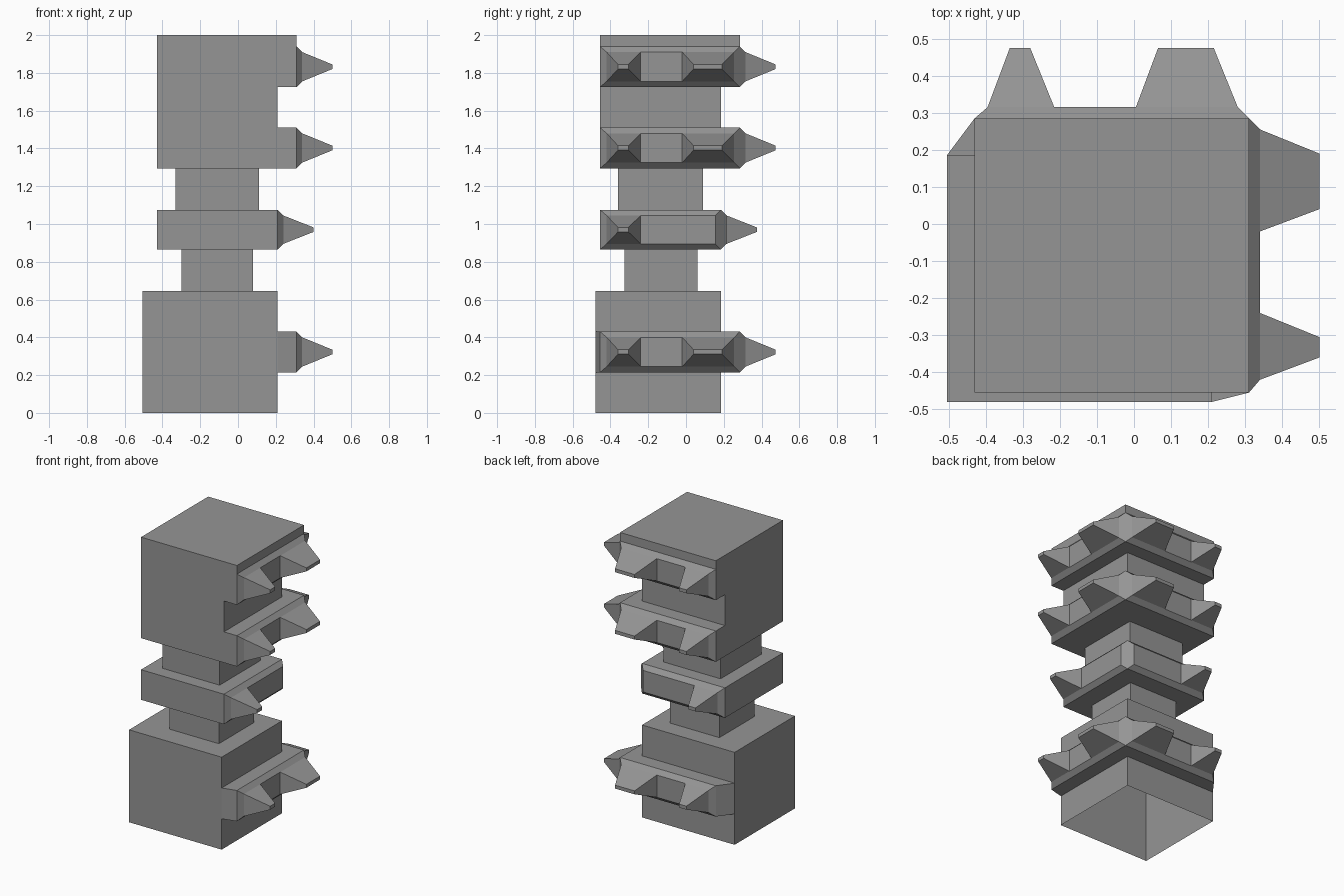
import bpy
import bmesh

cube = bpy.data.objects.get("Cube")
if cube:
    bpy.data.objects.remove(cube, do_unlink=True)

mat = bpy.data.materials.new("plain grey")
mat.use_nodes = True
GREY = (0.3, 0.3, 0.3, 1)
mat.diffuse_color = GREY
mat.node_tree.nodes["Principled BSDF"].inputs["Base Color"].default_value = GREY

SHIFT = 0.025            # offset between the x and y sides
BIG = (-.505, -.48, .21, .185)
BODY = (-.43, -.455, .21, .185)
LOWER_NECK = (-.30, -.325, .08, .06)
UPPER_NECK = (-.33, -.36, .11, .09)
OUT, START = .31, -.455  # reach of the wide collars, and where their sides begin

# Stacked bands: bottom, top, body rectangle, has wide collar, has spikes
BANDS = [
    (0, .215, BIG, False, False),
    (.215, .43, BIG, True, True),
    (.43, .645, BIG, False, False),
    (.645, .865, LOWER_NECK, False, False),
    (.865, 1.075, BODY, False, True),
    (1.075, 1.295, UPPER_NECK, False, False),
    (1.295, 1.51, BODY, True, True),
    (1.51, 1.725, BODY, False, False),
    (1.725, 1.94, BODY, True, True),
    (1.94, 2, BODY, True, False),
]

bm = bmesh.new()


def face(points):
    return bm.faces.new([bm.verts.new(p) for p in points])


def section(rect, collar, z):
    """Six-point outline; the collar pushes the +x and +y sides outwards."""
    x0, y0, x1, y1 = rect
    p = [(x0, y0), (x1, y0), (x1, y0), (x1, y1), (x0, y1), (x0, y1)]
    if collar:
        p[2:5] = [(OUT, START), (OUT, OUT - SHIFT), (START + SHIFT, OUT - SHIFT)]
    return [(x, y, z) for x, y in p]


def bridge(a, b, skip=()):
    for i in range(6):
        if i not in skip:
            j = (i + 1) % 6
            face([a[i], a[j], b[j], b[i]])


def spiked_side(place, out, z0, z1, wide):
    """Bevelled strip along one side with tapered spikes on it."""
    lo, hi = START, out - SHIFT
    cuts = [-.42, -.24, -.02, hi - .03] if wide else [-.42, -.24, hi - .03]
    b0, b1, d = z0 + .03, z1 - .03, out + .03

    def strip(points):
        face([place(*p) for p in points])

    # Bevelled frame
    for z, b in ((z0, b0), (z1, b1)):
        strip([(lo, out, z), (hi, out, z)] + [(t, d, b) for t in reversed(cuts)])
    for t, c in ((lo, cuts[0]), (hi, cuts[-1])):
        strip([(t, out, z0), (t, out, z1), (c, d, b1), (c, d, b0)])

    # Spikes on the outer segments, flat panel elsewhere
    mid = (z0 + z1) / 2
    for i, (s, e) in enumerate(zip(cuts, cuts[1:])):
        base = [(s, d, b0), (e, d, b0), (e, d, b1), (s, d, b1)]
        if i % 2:
            strip(base)
            continue
        s, e, r = s + .06, e - .065, out + .19
        tip = [(s, r, mid - .012), (e, r, mid - .012),
               (e, r, mid + .012), (s, r, mid + .012)]
        strip(tip)
        for k in range(4):
            n = (k + 1) % 4
            strip([base[k], base[n], tip[n], tip[k]])


# Continuous shell, open underneath
previous = None
for z0, z1, rect, collar, spikes in BANDS:
    low, high = section(rect, collar, z0), section(rect, collar, z1)
    if previous:
        bridge(previous, low)
    bridge(low, high, (2, 3) if spikes else ())
    if spikes:
        out = OUT if collar else rect[2]
        spiked_side(lambda t, d, z: (d, t, z), out, z0, z1, collar)
        spiked_side(lambda t, d, z: (t + SHIFT, d - SHIFT, z), out, z0, z1, collar)
    previous = high
face(previous)

bmesh.ops.remove_doubles(bm, verts=bm.verts, dist=.0005)
bmesh.ops.dissolve_degenerate(bm, edges=bm.edges, dist=.0005)
bmesh.ops.recalc_face_normals(bm, faces=bm.faces)

mesh = bpy.data.meshes.new("spiked_column")
bm.to_mesh(mesh)
bm.free()
mesh.materials.append(mat)
column = bpy.data.objects.new("spiked_column", mesh)
bpy.context.collection.objects.link(column)
